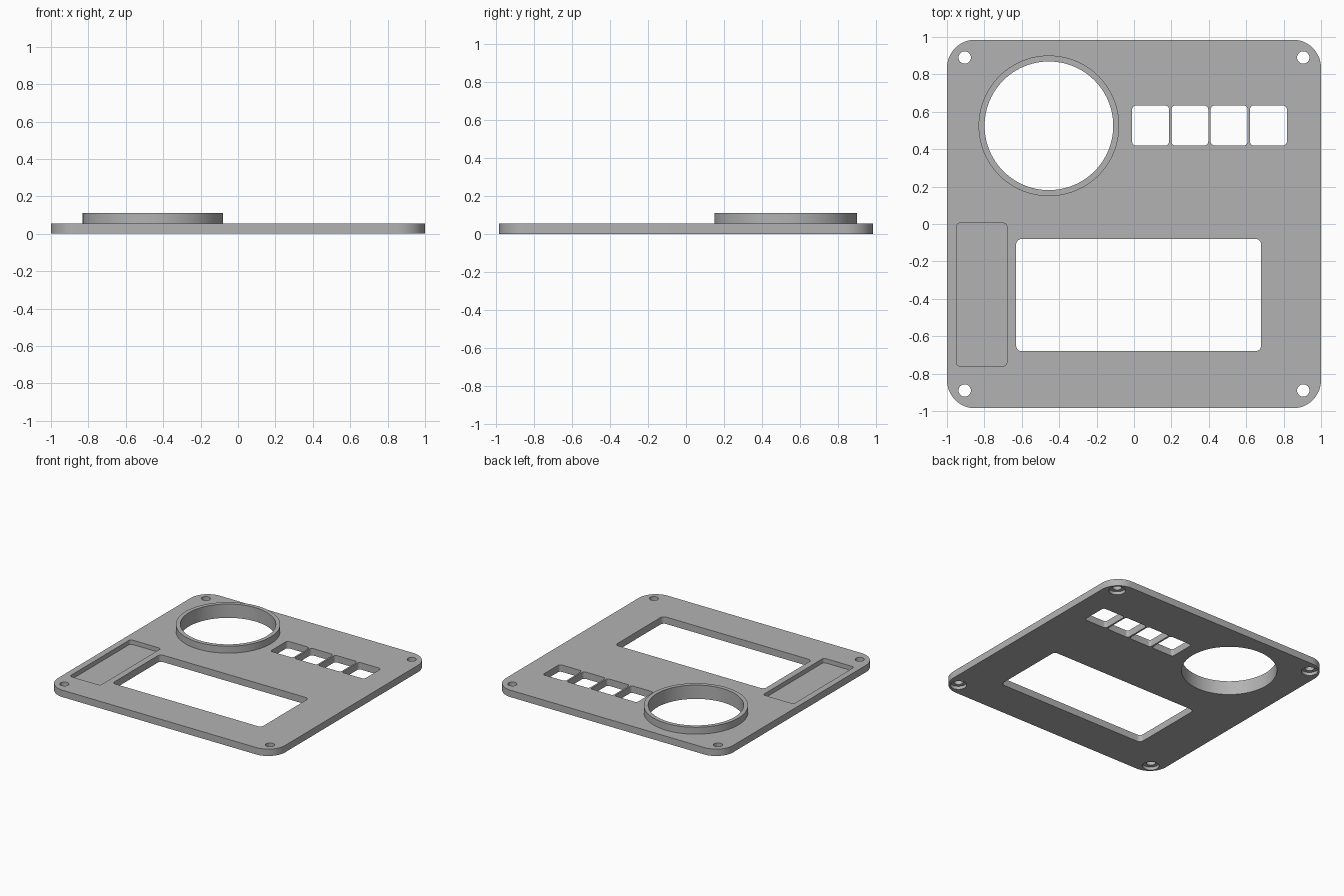
import bpy, bmesh, math

cube = bpy.data.objects.get("Cube")
if cube:
    bpy.data.objects.remove(cube, do_unlink=True)

PLATE_TOP = 0.055
RIM_TOP = 0.11
BELOW, ABOVE = -0.1, 0.3

grey = bpy.data.materials.new("panel grey")
grey.use_nodes = True
colour = (0.45, 0.45, 0.45, 1)
grey.diffuse_color = colour
grey.node_tree.nodes["Principled BSDF"].inputs["Base Color"].default_value = colour


def rounded_rect(x0, x1, y0, y1, r, steps=8):
    """Counter-clockwise outline of a rectangle with round corners."""
    corners = [(x1 - r, y1 - r), (x0 + r, y1 - r), (x0 + r, y0 + r), (x1 - r, y0 + r)]
    pts = []
    for i, (cx, cy) in enumerate(corners):
        for k in range(steps + 1):
            a = math.pi / 2 * (i + k / steps)
            pts.append((cx + r * math.cos(a), cy + r * math.sin(a)))
    return pts


def circle(cx, cy, r, n):
    return [(cx + r * math.cos(2 * math.pi * i / n), cy + r * math.sin(2 * math.pi * i / n))
            for i in range(n)]


def prism(name, outline, z0, z1):
    """Extrude a flat outline from z0 to z1."""
    bm = bmesh.new()
    base = bm.faces.new([bm.verts.new((x, y, z0)) for x, y in outline])
    top = bmesh.ops.extrude_face_region(bm, geom=[base])
    verts = [g for g in top["geom"] if isinstance(g, bmesh.types.BMVert)]
    bmesh.ops.translate(bm, verts=verts, vec=(0, 0, z1 - z0))
    bmesh.ops.recalc_face_normals(bm, faces=bm.faces)
    mesh = bpy.data.meshes.new(name)
    bm.to_mesh(mesh)
    bm.free()
    mesh.materials.append(grey)
    obj = bpy.data.objects.new(name, mesh)
    bpy.context.collection.objects.link(obj)
    return obj


def cut(obj, outline, z0=BELOW, z1=ABOVE):
    """Subtract a prism and discard the cutter."""
    cutter = prism("cutter", outline, z0, z1)
    cutter.hide_render = True
    mod = obj.modifiers.new("cut", "BOOLEAN")
    mod.operation = "DIFFERENCE"
    mod.solver = "EXACT"
    mod.object = cutter
    bpy.context.view_layer.objects.active = obj
    bpy.ops.object.modifier_apply(modifier=mod.name)
    bpy.data.objects.remove(cutter, do_unlink=True)


# Base plate and raised round rim
RIM_X, RIM_Y = -0.455, 0.525
plate = prism("panel_plate", rounded_rect(-1, 1, -0.985, 0.985, 0.15, 12), 0, PLATE_TOP)
rim = prism("round_rim", circle(RIM_X, RIM_Y, 0.376, 96), PLATE_TOP, RIM_TOP)
for part in (plate, rim):
    cut(part, circle(RIM_X, RIM_Y, 0.344, 96))

# Display window
cut(plate, rounded_rect(-0.63, 0.68, -0.68, -0.08, 0.03))

# Row of four button openings
for i in range(4):
    x = -0.01 + 0.21 * i
    cut(plate, rounded_rect(x, x + 0.197, 0.42, 0.633, 0.02))

# Shallow label pocket
cut(plate, rounded_rect(-0.95, -0.68, -0.76, 0.005, 0.02), 0.02, ABOVE)

# Corner screw holes, counterbored from beneath
for sx in (-1, 1):
    for sy in (-1, 1):
        x, y = sx * 0.905, sy * 0.89
        cut(plate, circle(x, y, 0.033, 32))
        cut(plate, circle(x, y, 0.06, 32), BELOW, 0.025)

# Smooth curved walls, keep edges crisp
for part in (plate, rim):
    bpy.ops.object.select_all(action="DESELECT")
    part.select_set(True)
    bpy.context.view_layer.objects.active = part
    bpy.ops.object.shade_smooth_by_angle(angle=math.radians(30))
